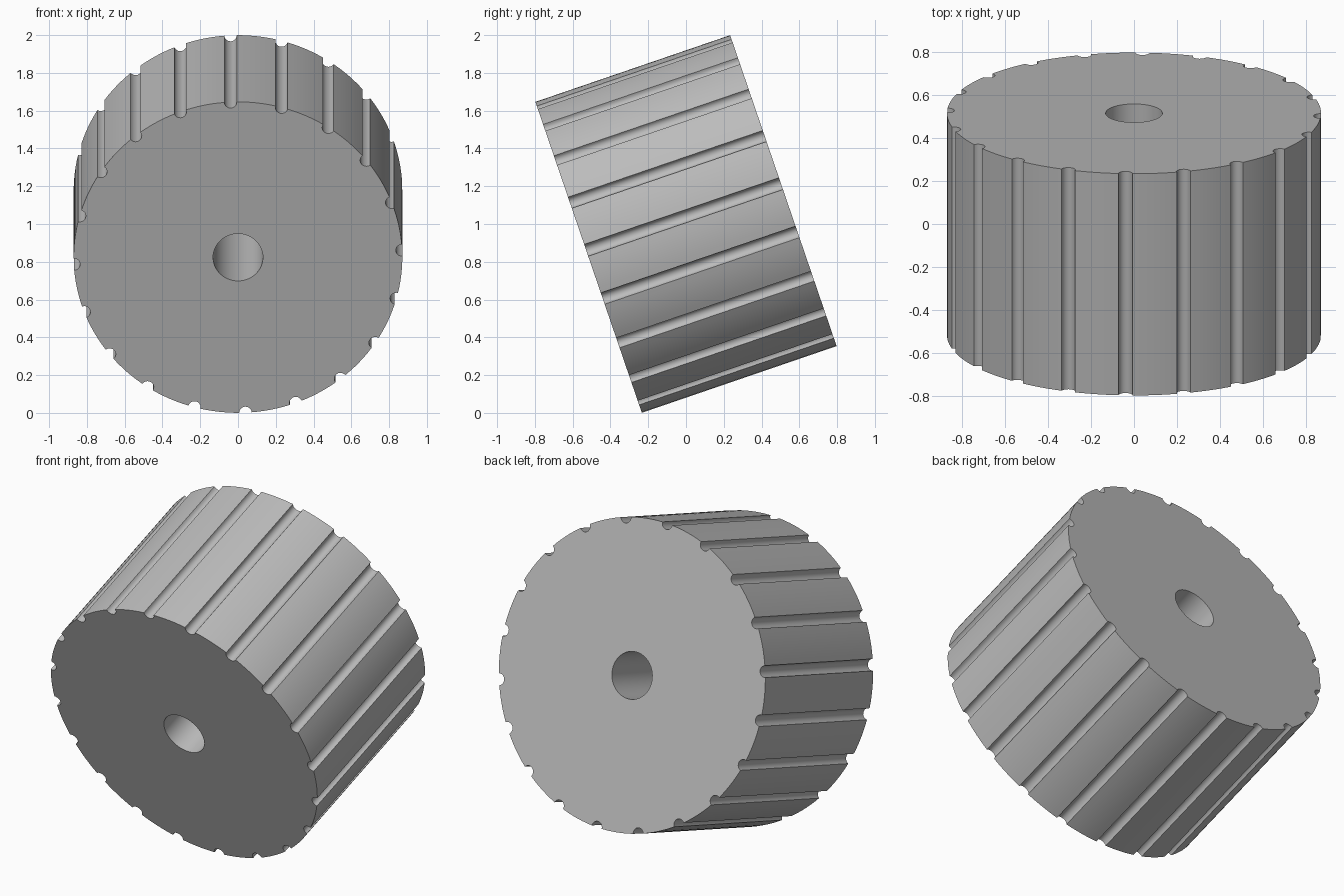
import bpy, bmesh
from math import sin, cos, pi, radians, sqrt, asin
from mathutils import Matrix

if "Cube" in bpy.data.objects:
    bpy.data.objects.remove(bpy.data.objects["Cube"], do_unlink=True)

RADIUS, LENGTH, BORE = 0.87, 1.09, 0.132
GROOVES, GROOVE_R = 20, 0.033
TILT, PHASE = radians(18.9), radians(-2.6)
ARC_STEPS, LAND_STEPS, BORE_STEPS = 10, 6, 48

# Outline: semicircular grooves alternating with rounded lands
pitch = 2 * pi / GROOVES
half = asin(GROOVE_R / RADIUS)
centre = sqrt(RADIUS ** 2 - GROOVE_R ** 2)
outline = []
for i in range(GROOVES):
    a = PHASE + i * pitch
    for k in range(ARC_STEPS + 1):
        b = pi * k / ARC_STEPS
        r, t = centre - GROOVE_R * sin(b), -GROOVE_R * cos(b)
        outline.append((r * sin(a) + t * cos(a), t * sin(a) - r * cos(a)))
    for k in range(1, LAND_STEPS):
        b = a + half + (pitch - 2 * half) * k / LAND_STEPS
        outline.append((RADIUS * sin(b), -RADIUS * cos(b)))
bore = [(BORE * cos(2 * pi * k / BORE_STEPS), BORE * sin(2 * pi * k / BORE_STEPS))
        for k in range(BORE_STEPS)]

# Fill the end face around the bore, then extrude it along the axis
bm = bmesh.new()
edges = []
for loop in (outline, bore):
    vs = [bm.verts.new((x, y, -LENGTH / 2)) for x, y in loop]
    edges += [bm.edges.new((v, vs[(i + 1) % len(vs)])) for i, v in enumerate(vs)]
bmesh.ops.triangle_fill(bm, edges=edges, use_beauty=True)
ext = bmesh.ops.extrude_face_region(bm, geom=bm.faces[:], use_keep_orig=True)
top = [g for g in ext["geom"] if isinstance(g, bmesh.types.BMVert)]
bmesh.ops.translate(bm, verts=top, vec=(0, 0, LENGTH))
bmesh.ops.recalc_face_normals(bm, faces=bm.faces[:])

# Tip the axis toward the back and up
bm.transform(Matrix.Translation((0, 0, 1)) @ Matrix.Rotation(TILT - pi / 2, 4, "X"))
mesh = bpy.data.meshes.new("grooved_roller")
bm.to_mesh(mesh)
bm.free()

# Plain grey finish
grey = bpy.data.materials.new("grey")
grey.use_nodes = True
colour = (0.5, 0.5, 0.5, 1)
grey.diffuse_color = colour
grey.node_tree.nodes["Principled BSDF"].inputs["Base Color"].default_value = colour
mesh.materials.append(grey)

roller = bpy.data.objects.new("grooved_roller", mesh)
bpy.context.collection.objects.link(roller)
bpy.ops.object.select_all(action="DESELECT")
roller.select_set(True)
bpy.context.view_layer.objects.active = roller
bpy.ops.object.shade_smooth_by_angle(angle=radians(30))
